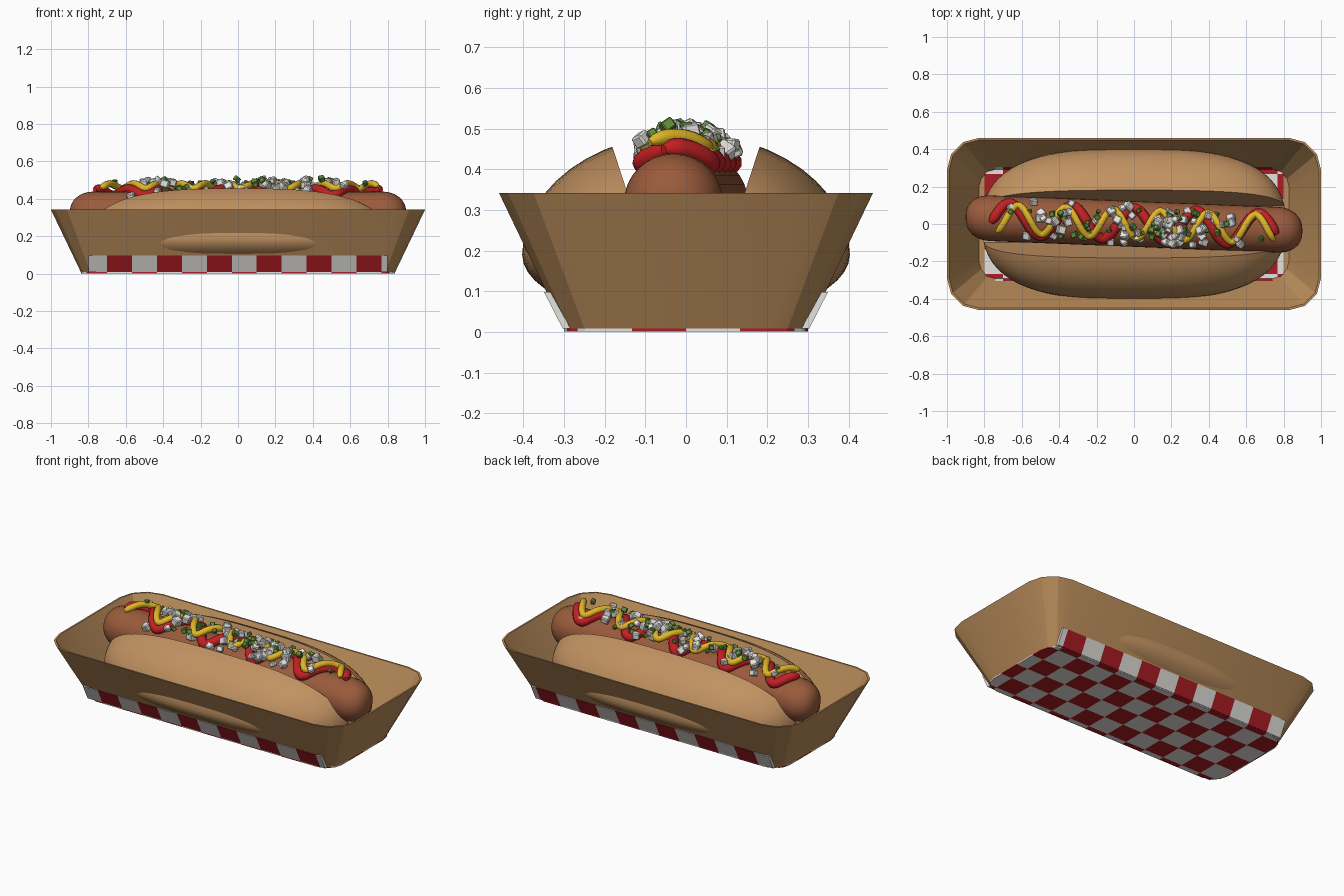
import bpy, bmesh, math, random
from mathutils import Vector, Matrix, Euler

if "Cube" in bpy.data.objects:
    bpy.data.objects.remove(bpy.data.objects["Cube"])

random.seed(7)

def material(name, rgb):
    m = bpy.data.materials.new(name)
    m.diffuse_color = (*rgb, 1)
    m.use_nodes = True
    m.node_tree.nodes["Principled BSDF"].inputs["Base Color"].default_value = m.diffuse_color
    return m

CARD = material("cardboard", (0.50, 0.27, 0.105))
BUN = material("bread", (0.53, 0.285, 0.12))
MEAT = material("sausage brown", (0.32, 0.105, 0.045))
RED = material("ketchup red", (0.55, 0.014, 0.016))
YELLOW = material("mustard yellow", (0.75, 0.47, 0.02))
ONION = material("onion white", (0.78, 0.77, 0.74))
GREEN = material("relish green", (0.13, 0.28, 0.05))
PAPER = material("paper white", (0.78, 0.77, 0.74))
CHECK = material("paper red", (0.42, 0.012, 0.018))

def finish(name, bm, mats, smooth=None):
    bmesh.ops.recalc_face_normals(bm, faces=bm.faces)
    me = bpy.data.meshes.new(name)
    bm.to_mesh(me)
    bm.free()
    for m in mats:
        me.materials.append(m)
    ob = bpy.data.objects.new(name, me)
    bpy.context.collection.objects.link(ob)
    if smooth:
        shade(ob, smooth)
    return ob

def select(ob):
    bpy.ops.object.select_all(action='DESELECT')
    ob.select_set(True)
    bpy.context.view_layer.objects.active = ob

def shade(ob, angle):
    select(ob)
    bpy.ops.object.shade_smooth_by_angle(angle=math.radians(angle))

def loft(rings):
    """Closed skin over a list of equal-length rings, capped at both ends."""
    bm = bmesh.new()
    vs = [[bm.verts.new(p) for p in r] for r in rings]
    n = len(rings[0])
    for a, b in zip(vs, vs[1:]):
        for i in range(n):
            j = (i + 1) % n
            bm.faces.new((a[i], a[j], b[j], b[i]))
    bm.faces.new(vs[0][::-1])
    bm.faces.new(vs[-1])
    return bm

def round_rect(hx, hy, r, z, seg=3):
    pts = []
    for k, (sx, sy) in enumerate([(1, 1), (-1, 1), (-1, -1), (1, -1)]):
        for i in range(seg + 1):
            a = math.pi / 2 * (k + i / seg)
            pts.append((sx * (hx - r) + r * math.cos(a), sy * (hy - r) + r * math.sin(a), z))
    return pts

# Cardboard tray: outer wall, rim, inner wall and floor
T = 0.01
finish("tray", loft([round_rect(0.84, 0.30, 0.10, 0.008), round_rect(1.0, 0.46, 0.17, 0.342),
                     round_rect(1.0 - T, 0.46 - T, 0.165, 0.342),
                     round_rect(0.84 - T, 0.30 - T, 0.095, 0.018)]), [CARD], 20)

# Checked paper: plates cut along grid lines and coloured by cell
CELL = 0.1333
def checked(name, bm, use_y):
    for axis, off in ((0, 0.10), (1, 0.0))[:1 + use_y]:
        for k in range(-9, 9):
            co, no = Vector((0, 0, 0)), Vector((0, 0, 0))
            co[axis], no[axis] = off + k * CELL, 1
            bmesh.ops.bisect_plane(bm, geom=bm.verts[:] + bm.edges[:] + bm.faces[:],
                                   plane_co=co, plane_no=no)
    for f in bm.faces:
        c = f.calc_center_median()
        i = math.floor((c.x - 0.10) / CELL)
        if use_y:
            i += math.floor(c.y / CELL)
        f.material_index = 1 if i % 2 == 0 else 0
    return finish(name, bm, [PAPER, CHECK])

checked("paper_underside", loft([round_rect(0.84, 0.30, 0.10, 0.001),
                                 round_rect(0.84, 0.30, 0.10, 0.008)]), True)
checked("paper_floor", loft([round_rect(0.80, 0.30, 0.02, 0.019),
                             round_rect(0.80, 0.30, 0.02, 0.024)]), True)
for side, s in (("front", -1), ("back", 1)):
    ring = [(s * 0.303, 0.008), (s * 0.349, 0.098), (s * 0.331, 0.098), (s * 0.284, 0.008)]
    checked("paper_skirt_" + side,
            loft([[(x, y, z) for y, z in ring] for x in (-0.8, 0.8)]), False)

# Bun: rounded loaf with a V slot cut along its top
rings, N, M = [], 36, 48
for i in range(N + 1):
    x = 0.81 * math.sin(math.pi / 2 * (2 * i / N - 1) * 0.985)
    s = max(0.04, (1 - (abs(x) / 0.812) ** 3) ** 0.4)
    ring = []
    for j in range(M):
        a = 2 * math.pi * j / M
        up = math.sin(a)
        ring.append((x, 0.403 * s * math.cos(a), 0.19 + up * s * (0.298 if up > 0 else 0.165)))
    rings.append(ring)
bun = finish("bun", loft(rings), [BUN])
slot = [(-0.215, 0.56), (-0.15, 0.36), (-0.10, 0.21), (0, 0.16), (0.10, 0.21), (0.15, 0.36), (0.215, 0.56)]
cutter = finish("slot_cutter", loft([[(x, y, z) for y, z in slot] for x in (-1, 1)]), [BUN])
cutter.hide_render = True
mod = bun.modifiers.new("slot", 'BOOLEAN')
mod.operation, mod.object, mod.solver = 'DIFFERENCE', cutter, 'EXACT'
select(bun)
bpy.ops.object.modifier_apply(modifier=mod.name)
bpy.data.objects.remove(cutter)
shade(bun, 35)

# Sausage: slightly skewed round-ended cylinder
R, ZC, CAP, L = 0.122, 0.317, 0.13, 0.90
def lean(x):
    return -0.04 * x

def sausage_top(x, y):
    return ZC + math.sqrt(max(0.0, R * R - (y - lean(x)) ** 2))

stations = []
for i in range(9):
    a = math.pi / 2 * i / 8
    stations.append((L - CAP + CAP * math.cos(a), max(0.01, R * math.sin(a) ** 0.8)))
stations = [(-x, r) for x, r in stations] + [(x, r) for x, r in reversed(stations)]
finish("sausage", loft([[(x, lean(x) + r * math.cos(2 * math.pi * j / 32),
                          ZC + r * math.sin(2 * math.pi * j / 32)) for j in range(32)]
                        for x, r in stations]), [MEAT], 40)

# Sauces: wavy tubes lying over the sausage
def sauce(name, mat, x0, x1, period, peak, amp, radius, lift):
    n = 150
    cu = bpy.data.curves.new(name, 'CURVE')
    cu.dimensions = '3D'
    cu.bevel_depth, cu.bevel_resolution, cu.use_fill_caps = radius, 3, True
    sp = cu.splines.new('POLY')
    sp.points.add(n)
    for i, p in enumerate(sp.points):
        x = x0 + (x1 - x0) * i / n
        y = lean(x) + amp * math.cos(2 * math.pi * (x - peak) / period)
        p.co = (x, y, sausage_top(x, y) + lift, 1)
        p.radius = (0.45, 0.85, 1)[min(i, n - i, 2)]
    ob = bpy.data.objects.new(name, cu)
    bpy.context.collection.objects.link(ob)
    cu.materials.append(mat)
    select(ob)
    bpy.ops.object.convert(target='MESH')
    shade(bpy.context.object, 50)

sauce("ketchup", RED, -0.765, 0.765, 0.333, 0.0, 0.085, 0.027, 0.012)
sauce("mustard", YELLOW, -0.735, 0.75, 0.254, 0.142, 0.075, 0.019, 0.042)

# Scattered toppings: bevelled chunks, all in one object each
def scatter(name, mat, count, size, spread, lift):
    bm = bmesh.new()
    for _ in range(count):
        x = max(-0.66, min(0.68, random.gauss(0, 0.36)))
        y = random.uniform(-spread, spread)
        z = sausage_top(x, y) + random.uniform(*lift)
        s = random.uniform(*size)
        rot = Euler([random.uniform(-0.6, 0.6), random.uniform(-0.6, 0.6), random.uniform(0, 3)])
        bmesh.ops.create_cube(bm, size=1, matrix=Matrix.Translation((x, y + lean(x), z))
                              @ rot.to_matrix().to_4x4() @ Matrix.Diagonal((s, s, s * 0.9, 1)))
    bmesh.ops.bevel(bm, geom=bm.edges[:], offset=size[0] * 0.16, segments=1, affect='EDGES')
    finish(name, bm, [mat], 30)

scatter("diced_onion", ONION, 75, (0.032, 0.046), 0.10, (0.03, 0.06))
scatter("relish", GREEN, 45, (0.020, 0.032), 0.08, (0.04, 0.07))
